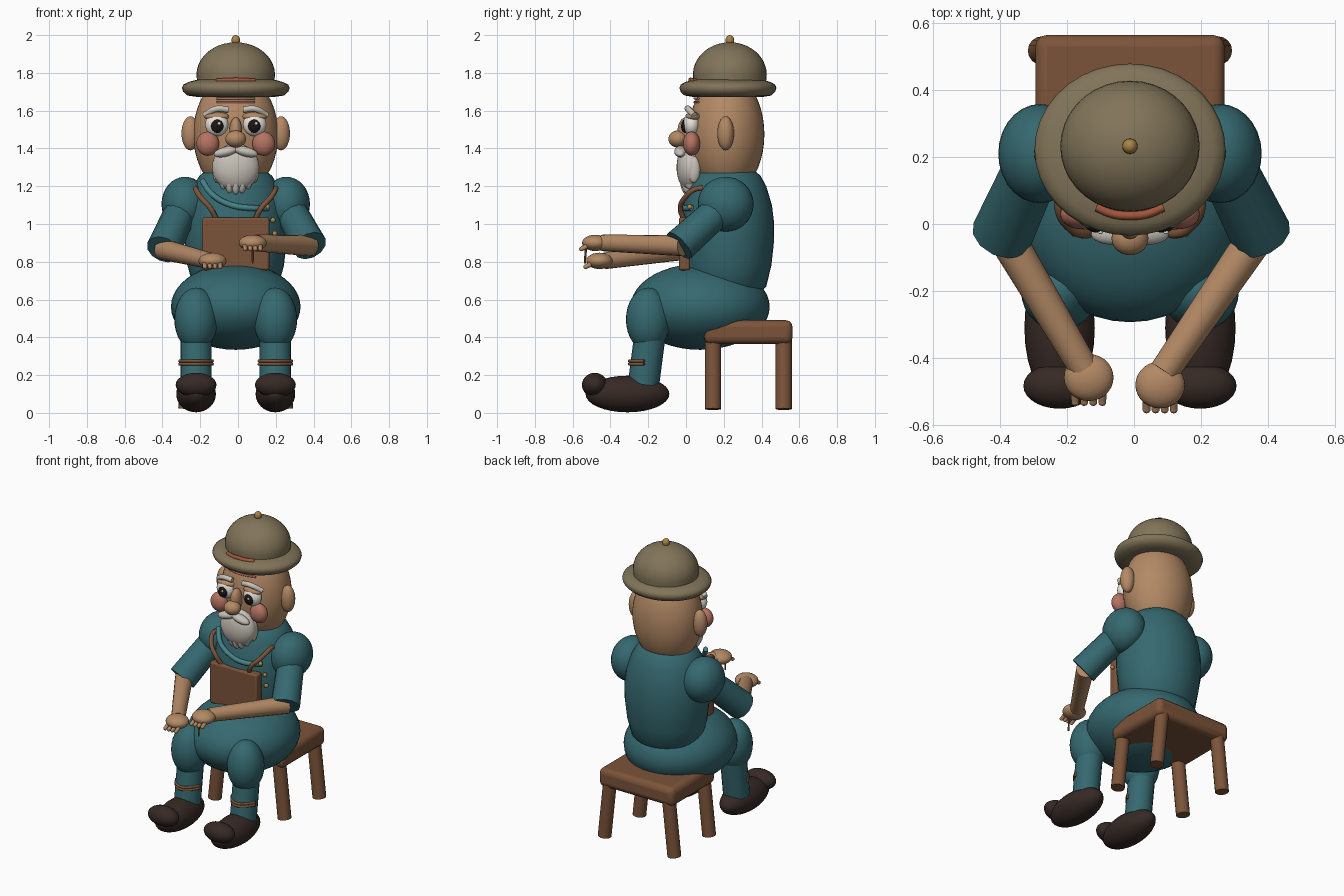
import bpy, bmesh
from math import sin, cos, pi, radians
from mathutils import Vector

if "Cube" in bpy.data.objects:
    bpy.data.objects.remove(bpy.data.objects["Cube"])

CX = -0.012  # the figure's own centre line


def mat(name, r, g, b):
    m = bpy.data.materials.new(name)
    m.diffuse_color = (r, g, b, 1)
    m.use_nodes = True
    m.node_tree.nodes["Principled BSDF"].inputs["Base Color"].default_value = m.diffuse_color
    return m


TEAL = mat("teal cloth", .035, .14, .16)
TRIM = mat("pale teal", .06, .22, .24)
SKIN = mat("skin", .45, .25, .13)
BLUSH = mat("blush", .46, .17, .12)
FELT = mat("felt", .22, .175, .10)
WOOD = mat("wood", .20, .088, .042)
DARK = mat("dark leather", .036, .022, .018)
WHITE = mat("whiskers", .58, .54, .48)
EYE = mat("eye white", .8, .78, .72)
BLACK = mat("pupil", .01, .008, .007)
GOLD = mat("brass", .40, .23, .06)
RED = mat("hat ribbon", .36, .09, .045)


def finish(o, name, m, angle=40):
    o.name = name
    o.data.materials.append(m)
    bpy.ops.object.select_all(action='DESELECT')
    o.select_set(True)
    bpy.context.view_layer.objects.active = o
    bpy.ops.object.shade_smooth_by_angle(angle=radians(angle))
    return o


def ball(name, loc, rad, m, rot=(0, 0, 0), seg=28):
    bpy.ops.mesh.primitive_uv_sphere_add(segments=seg, ring_count=seg // 2 + 2, location=loc, rotation=rot)
    o = bpy.context.object
    o.scale = rad
    return finish(o, name, m)


def rod(name, a, b, r1, r2, m, sides=16):
    a, b = Vector(a), Vector(b)
    bpy.ops.mesh.primitive_cone_add(vertices=sides, radius1=r1, radius2=r2, depth=(b - a).length,
                                    location=(a + b) / 2)
    o = bpy.context.object
    o.rotation_euler = (b - a).to_track_quat('Z', 'Y').to_euler()
    return finish(o, name, m)


def box(name, loc, size, bevel, m):
    bpy.ops.mesh.primitive_cube_add(size=1, location=loc)
    o = bpy.context.object
    o.scale = size
    bpy.ops.object.transform_apply(location=False, rotation=False, scale=True)
    b = o.modifiers.new("bevel", 'BEVEL')
    b.width, b.segments = bevel, 3
    return finish(o, name, m)


def tube(name, pts, r, m):
    c = bpy.data.curves.new(name, 'CURVE')
    c.dimensions, c.bevel_depth, c.bevel_resolution, c.use_fill_caps = '3D', r, 3, True
    s = c.splines.new('BEZIER')
    s.bezier_points.add(len(pts) - 1)
    for p, co in zip(s.bezier_points, pts):
        p.co = co
        p.handle_left_type = p.handle_right_type = 'AUTO'
    s.resolution_u = 8
    c.materials.append(m)
    o = bpy.data.objects.new(name, c)
    bpy.context.collection.objects.link(o)
    return o


def lathe(name, profile, loc, scale, m, seg=36):
    bm = bmesh.new()
    rings = [[bm.verts.new((r * cos(2 * pi * i / seg), r * sin(2 * pi * i / seg), z)) for i in range(seg)]
             for r, z in profile]
    for lo, hi in zip(rings, rings[1:]):
        for i in range(seg):
            j = (i + 1) % seg
            bm.faces.new((lo[i], lo[j], hi[j], hi[i]))
    bm.faces.new(rings[0][::-1])
    bm.faces.new(rings[-1])
    me = bpy.data.meshes.new(name)
    bm.to_mesh(me)
    bm.free()
    o = bpy.data.objects.new(name, me)
    bpy.context.collection.objects.link(o)
    o.location, o.scale = loc, scale
    return finish(o, name, m, 50)


# stool
box("seat", (CX, .33, .428), (.565, .468, .125), .035, WOOD)
for s in (-1, 1):
    for y in (.143, .517):
        rod("stool_leg", (CX + s * .262, y, .02), (CX + s * .222, y, .39), .043, .043, WOOD)

# body
lathe("torso", [(.09, .6), (.17, .63), (.205, .67), (.232, .78), (.245, .9), (.247, 1.0), (.235, 1.1),
                (.205, 1.2), (.175, 1.255), (.14, 1.285), (.10, 1.295)], (CX, .22, 0), (1.1, 1, 1), TEAL)
ball("hips", (CX, .075, .562), (.343, .368, .228), TEAL, seg=40)

# legs and shoes
for s in (-1, 1):
    x = CX + s * .21
    ball("knee", (x, -.2, .495), (.115, .118, .168), TEAL)
    rod("shin", (x, -.225, .15), (x, -.19, .42), .083, .083, TEAL, 20)
    for z in (.258, .275):
        tube("shin_stitch", [(x + d * .088, -.222 - .078 * (1 - d * d), z) for d in (-1, -.5, 0, .5, 1)], .008, WOOD)
    ball("shoe", (x, -.31, .1), (.105, .222, .097), DARK)
    ball("shoe_toe", (x, -.483, .148), (.108, .068, .064), DARK)

# arms: elbow, wrist and hand differ on each side
arms = [(-1, (-.395, -.035, .865), (-.15, -.43, .805), (-.135, -.458, .805)),
        (1, (.38, -.035, .885), (.09, -.44, .9), (.078, -.48, .9))]
for s, elbow, wrist, hand in arms:
    ball("shoulder", (CX + s * .268, .21, 1.105), (.125, .148, .145), TEAL)
    rod("sleeve", (CX + s * .29, .17, 1.07), elbow, .085, .092, TEAL, 12)
    e = Vector(elbow)
    rod("forearm", e + Vector((0, .02, 0)), wrist, .056, .044, SKIN)
    ball("hand", hand, (.074, .07, .043), SKIN)
    for k in range(4):
        fx = hand[0] + (k - 1.5) * .027
        a = (fx, hand[1] - .045, hand[2] - .018)
        b = (fx, hand[1] - .073, hand[2] - .032)
        rod("finger", a, b, .013, .012, SKIN, 10)
        ball("fingertip", b, (.0125,) * 3, SKIN, seg=10)
rod("needle", (.078, -.535, .79), (.078, -.53, .88), .005, .007, WOOD, 8)

# apron bib, straps, cord and buttons
box("bib", (CX, -.008, .895), (.355, .06, .28), .012, WOOD)
for s in (-1, 1):
    tube("strap", [(CX + s * .105, -.015, 1.03), (CX + s * .135, -.03, 1.085), (CX + s * .185, -.005, 1.14),
                   (CX + s * .212, .05, 1.185), (CX + s * .21, .09, 1.19)], .014, WOOD)
tube("neck_cord", [(-.19, .06, 1.23), (-.14, .01, 1.16), (-.05, -.01, 1.105), (.06, -.015, 1.085), (.16, .03, 1.085)],
     .016, TRIM)
for z, x, y in ((1.09, .155, .02), (1.02, .185, .025), (.95, .195, .025)):
    ball("button", (x, y, z), (.014,) * 3, GOLD, seg=12)

# head and face
ball("head", (CX, .215, 1.475), (.225, .2, .32), SKIN, seg=40)
ball("nose_bridge", (CX, .0, 1.49), (.034, .045, .075), SKIN)
ball("nose_tip", (CX, -.043, 1.45), (.055, .05, .045), SKIN)
for s in (-1, 1):
    ball("ear", (CX + s * .24, .21, 1.48), (.047, .044, .09), SKIN)
    ball("eye", (CX + s * .1, .03, 1.527), (.062, .045, .062), EYE)
    ball("pupil", (CX + s * .098, -.006, 1.518), (.033, .02, .036), BLACK, seg=18)
    ball("glint", (CX + s * .098 + .01, -.025, 1.532), (.008, .005, .008), EYE, seg=10)
    ball("eyelid", (CX + s * .1, .038, 1.568), (.066, .042, .025), SKIN)
    tube("eyebrow", [(CX + s * .04, .015, 1.605), (CX + s * .1, .01, 1.61), (CX + s * .165, .045, 1.575)], .017, WHITE)
    ball("cheek", (CX + s * .148, .03, 1.425), (.06, .045, .064), BLUSH)
    ball("moustache", (CX + s * .052, -.03, 1.383), (.066, .032, .026), WHITE, (0, s * .25, 0))
for z in (1.645, 1.665):
    tube("forehead_crease", [(CX + d * .1, .045 + .02 * d * d, z) for d in (-1, -.5, 0, .5, 1)], .006, BLUSH)

# beard with lumpy lower strands
ball("beard", (CX, .02, 1.3), (.125, .07, .125), WHITE)
for k in range(-3, 4):
    x = k * .033
    ball("beard_strand", (CX + x, .005 + .004 * k * k, 1.225 + .007 * k * k), (.025, .035, .07), WHITE, seg=16)

# hat
lathe("hat_brim", [(.2, 1.672), (.255, 1.68), (.278, 1.7), (.285, 1.72), (.278, 1.738), (.25, 1.752), (.2, 1.765)],
      (CX, .222, 0), (1, .9, 1), FELT)
dome = [(.203, 1.74), (.208, 1.79)] + [(.208 * cos(t * pi / 20), 1.79 + .172 * sin(t * pi / 20)) for t in range(1, 10)]
lathe("hat_dome", dome + [(.008, 1.962)], (CX, .232, 0), (1, .94, 1), FELT)
tube("hat_ribbon", [(CX - .1, .05, 1.758), (CX - .05, .03, 1.76), (CX, .025, 1.762), (CX + .05, .03, 1.76),
                    (CX + .1, .05, 1.758)], .013, RED)
ball("hat_button", (CX, .232, 1.973), (.023, .023, .027), GOLD, seg=16)
